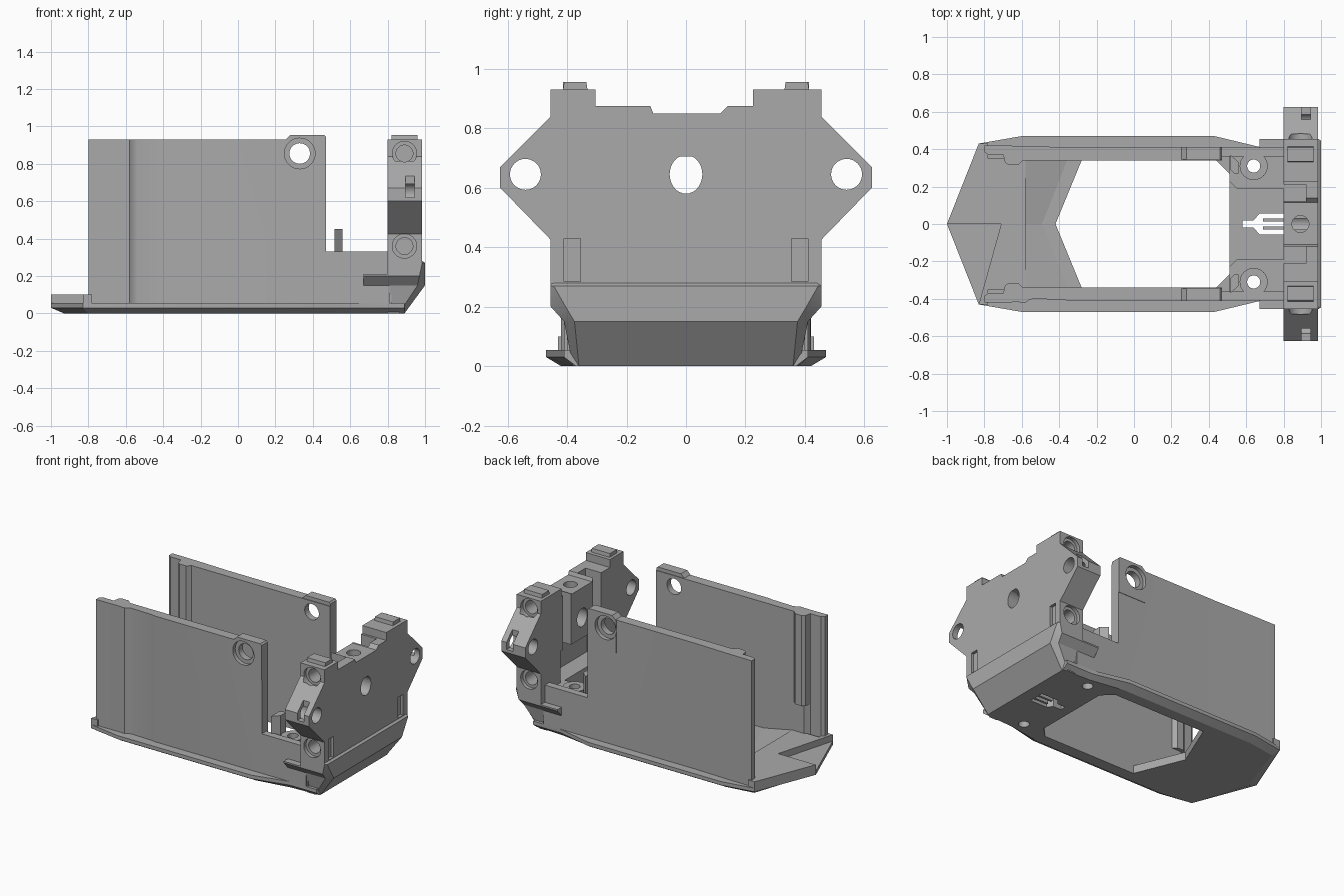
import bpy, bmesh, math
from mathutils import Matrix

cube = bpy.data.objects.get("Cube")
if cube:
    bpy.data.objects.remove(cube)

grey = bpy.data.materials.new("plain_grey")
grey.use_nodes = True
grey.diffuse_color = (0.4, 0.4, 0.4, 1)
grey.node_tree.nodes["Principled BSDF"].inputs["Base Color"].default_value = (0.4, 0.4, 0.4, 1)


def finish(name, bm):
    bmesh.ops.recalc_face_normals(bm, faces=bm.faces)
    mesh = bpy.data.meshes.new(name)
    bm.to_mesh(mesh)
    bm.free()
    ob = bpy.data.objects.new(name, mesh)
    bpy.context.collection.objects.link(ob)
    mesh.materials.append(grey)
    return ob


def loft(name, rings):
    """Join rings of 3D points into a closed solid."""
    bm = bmesh.new()
    vs = [[bm.verts.new(p) for p in r] for r in rings]
    n = len(vs[0])
    bm.faces.new(vs[0])
    bm.faces.new(vs[-1])
    for a, b in zip(vs, vs[1:]):
        for i in range(n):
            j = (i + 1) % n
            bm.faces.new((a[i], a[j], b[j], b[i]))
    return finish(name, bm)


def prism(name, pts, axis, a, b):
    """Extrude a 2D outline along an axis from a to b."""
    place = {"x": lambda p, t: (t, p[0], p[1]),
             "y": lambda p, t: (p[0], t, p[1]),
             "z": lambda p, t: (p[0], p[1], t)}[axis]
    return loft(name, [[place(p, t) for p in pts] for t in (a, b)])


def box(name, x, y, z):
    y = sorted(y)
    return prism(name, [(x[0], y[0]), (x[1], y[0]), (x[1], y[1]), (x[0], y[1])], "z", *z)


def rod(name, center, r, depth, axis):
    u, v = {"x": (1, 2), "y": (0, 2), "z": (0, 1)}[axis]
    k = "xyz".index(axis)
    pts = [(center[u] + r * math.cos(i * math.tau / 32),
            center[v] + r * math.sin(i * math.tau / 32)) for i in range(32)]
    return prism(name, pts, axis, center[k] - depth / 2, center[k] + depth / 2)


def cut(ob, cutters):
    bpy.context.view_layer.objects.active = ob
    for c in cutters:
        m = ob.modifiers.new("cut", "BOOLEAN")
        m.operation, m.solver, m.object = "DIFFERENCE", "EXACT", c
        bpy.ops.object.modifier_apply(modifier=m.name)
        bpy.data.objects.remove(c)


def both(half):
    """Mirror half an outline across y = 0."""
    return half + [(x, -y) for x, y in reversed(half) if y > 0]


# base plate with bevelled underside and large opening
outline = [(-1, 0), (-.83, .43), (-.6, .47), (.43, .47), (.68, .41), (.89, .41)]
under = [(-.93, 0), (-.8, .39), (-.6, .42), (.43, .42), (.68, .38), (.89, .37)]
base = loft("base_plate", [[(x, y, 0) for x, y in both(under)],
                           [(x, y, .03) for x, y in both(outline)],
                           [(x, y, .055) for x, y in both(outline)]])
opening = both([(-.42, 0), (-.28, .34), (.44, .34), (.51, .27)])


def fork():
    """Cutters for the fork-shaped slot in the floor."""
    z = (-.1, .25)
    return [prism("c", both([(.58, .02), (.64, .02), (.67, .055), (.69, .055)]), "z", *z)] + \
        [box("c", (.685, .8), (y - .013, y + .013), z) for y in (-.042, 0, .042)]


def screw_holes():
    return [rod("c", (.64, s * .31, .2), .035, .6, "z") for s in (-1, 1)]


cut(base, [prism("c", opening, "z", -.1, .2)] + fork() + screw_holes())

# raised nose with a chevron ramp down to the opening
nose = both([(-1, 0), (-.83, .43), (-.78, .43), (-.78, .35), (-.58, .35)])
tip = [(-.71, 0)]
prism("nose", nose + tip, "z", .05, .1)
ramp_top = [(-.71, 0), (-.58, .35), (-.28, .35), (-.42, 0)]
for s, side in ((1, "left"), (-1, "right")):
    loft("ramp_" + side, [[(x, s * y, .02) for x, y in ramp_top],
                          [(x, s * y, z) for (x, y), z in zip(ramp_top, (.1, .1, .04, .04))]])

# side walls
for s, side in ((1, "left"), (-1, "right")):
    outer = [(.47, .41), (-.35, .41)]
    if s < 0:
        outer += [(-.38, .405), (-.54, .4), (-.56, .405), (-.58, .42)]
    outer += [(-.62, .418), (-.8, .42)]
    inner = [(-.8, .385), (-.78, .37), (-.7, .37), (-.67, .34), (.47, .34)]
    wall = prism("wall_" + side, [(x, s * y) for x, y in outer + inner], "z", .04, .93)
    cut(wall, [rod("c", (.33, s * .37, .855), .055, .3, "y"),
               rod("c", (.33, s * .41, .855), .082, .05, "y")])
    lug = prism("wall_lug_" + side, [(.25, .925), (.28, .955), (.46, .955), (.47, .945), (.47, .7), (.25, .7)],
                "y", s * .345, s * .413)
    cut(lug, [rod("c", (.33, s * .37, .855), .055, .3, "y"),
              rod("c", (.33, s * .41, .855), .082, .05, "y")])
    prism("inner_rib_" + side, [(x, s * y) for x, y in
          [(-.7, .375), (-.69, .33), (-.67, .315), (-.62, .315), (-.59, .345)]], "z", .3, .93)
    # low rear wall, screw block and locating post
    box("low_wall_" + side, (.46, .81), (s * .36, s * .41), (.04, .33))
    block = prism("screw_block_" + side, [(x, s * y) for x, y in
                  [(.51, .38), (.51, .23), (.55, .19), (.81, .19), (.81, .38)]], "z", .05, .28)
    cut(block, [rod("c", (.64, s * .31, .2), .035, .6, "z")])
    boss = rod("screw_boss_" + side, (.64, s * .31, .29), .075, .07, "z")
    cut(boss, [rod("c", (.64, s * .31, .2), .035, .6, "z")])
    prism("post_" + side, [(x, s * y) for x, y in
          [(.515, .29), (.535, .27), (.56, .27), (.56, .33), (.515, .37)]], "z", .2, .45)
    # side skid with sloped underside
    prism("skid_" + side, [(s * y, z) for y, z in
          [(.39, .15), (.41, .15), (.455, .2), (.455, .21), (.39, .21)]], "x", .67, .83)

# rear floor
floor = box("rear_floor", (.51, .82), (-.4, .4), (.03, .1))
cut(floor, fork() + screw_holes())

# bevelled bumper under the end block
levels = [(0, .38, .86, .36, .89), (.15, .41, .96, .375, 1), (.2, .455, .97, .405, 1),
          (.27, .455, .985, .445, 1), (.28, .455, .98, .44, .985)]
loft("bumper", [[(x, y, z) for x, y in both([(.8, y0), (x0, y0), (x1, y1)])]
                for z, y0, x0, y1, x1 in levels])

# end block with wings
profile = [(-.455, .27), (-.455, .425), (-.625, .6), (-.625, .67), (-.455, .84), (-.455, .93),
           (-.305, .93), (-.305, .875), (-.12, .875), (-.11, .85), (.115, .85), (.14, .875),
           (.225, .875), (.225, .93), (.455, .93), (.455, .84), (.625, .67), (.625, .6),
           (.455, .425), (.455, .27)]
end = prism("end_block", profile, "x", .8, .985)
cutters = [box("c", (.7, .93), (-.24, .24), (.2, .5)),
           prism("c", [(-.055 * math.sin(a), .645 + min(.06, .065 * math.cos(a))) for a in
                       [i * math.tau / 32 for i in range(32)]], "x", .7, 1.1),
           rod("c", (.89, 0, .8), .045, .2, "z")]
for s in (-1, 1):
    cutters += [box("c", (.7, .92), (s * .12, s * .21), (.4, 1)),
                rod("c", (.89, s * .54, .645), .052, .5, "x"),
                box("c", (.965, 1.1), (s * .355, s * .41), (.285, .43)),
                box("c", (.895, .945), (s * .56, s * .7), (.62, .74))]
    for z in (.36, .855):
        cutters += [rod("c", (.89, s * .455, z), .065, .05, "y"),
                    rod("c", (.89, s * .44, z), .045, .25, "y")]
cut(end, cutters)
for s, side in ((1, "left"), (-1, "right")):
    prism("top_tab_" + side, [(s * y, z) for y, z in
          [(.33, .92), (.335, .955), (.41, .955), (.415, .92)]], "x", .82, .96)

# smooth round holes while keeping edges crisp
for ob in bpy.context.scene.objects:
    ob.select_set(ob.type == "MESH")
bpy.ops.object.shade_smooth_by_angle(angle=math.radians(25))
